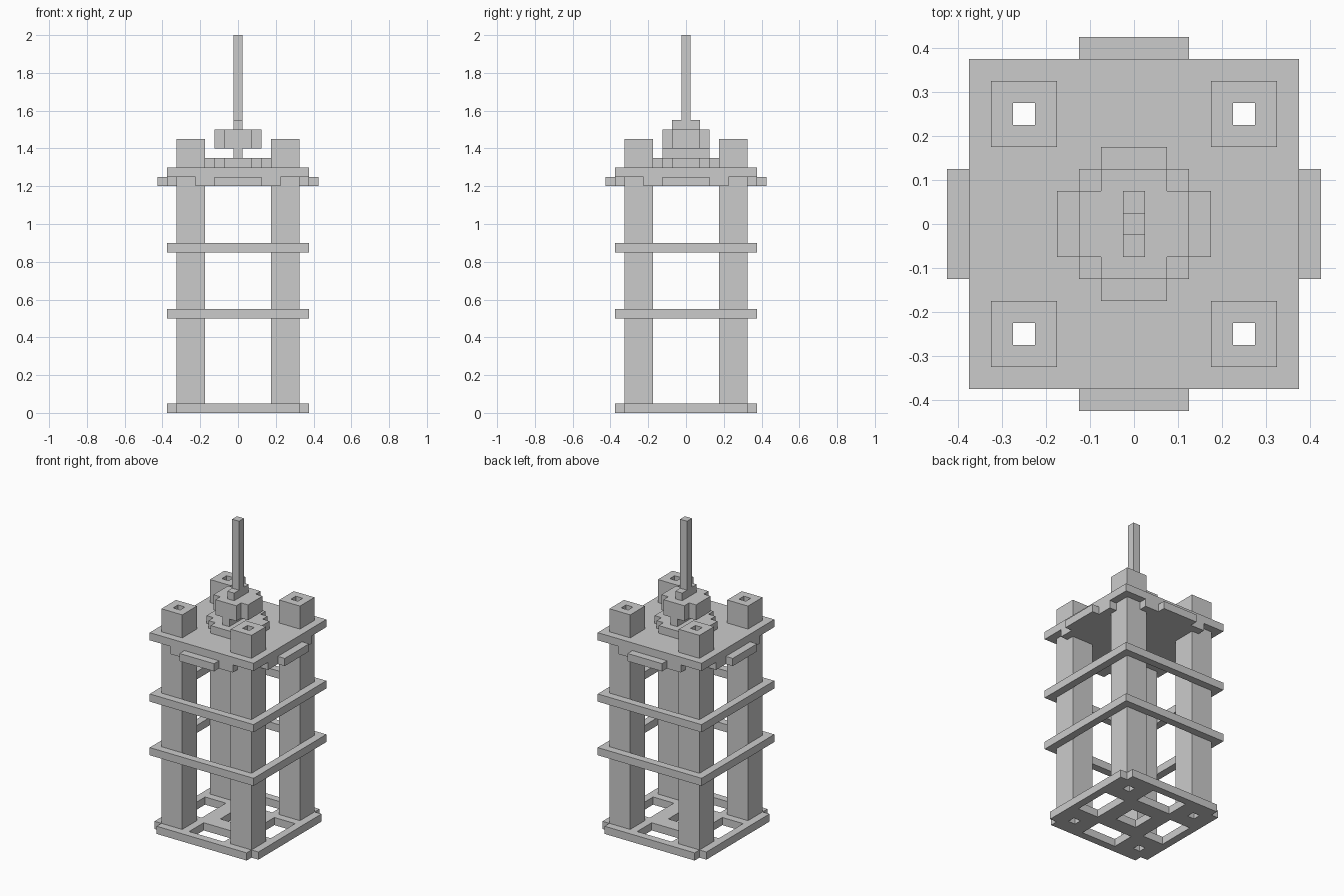
import bpy, bmesh, math
from mathutils import Matrix

if "Cube" in bpy.data.objects:
    bpy.data.objects.remove(bpy.data.objects["Cube"])

U = 0.05   # size of one block
R = 8      # blocks from the centre to the widest rim


def layer(name, z0, z1, inside, tidy=False):
    """Slab made of the unit blocks (i, j) for which inside(i, j) is true."""
    cells = {(i, j) for i in range(-R, R + 1) for j in range(-R, R + 1) if inside(i, j)}
    bm = bmesh.new()
    verts = {}

    def v(a, b, z):
        if (a, b, z) not in verts:
            verts[a, b, z] = bm.verts.new(((a - 0.5) * U, (b - 0.5) * U, z))
        return verts[a, b, z]

    for i, j in cells:
        ring = [(i, j), (i + 1, j), (i + 1, j + 1), (i, j + 1)]
        bm.faces.new([v(a, b, z1) for a, b in ring])
        bm.faces.new([v(a, b, z0) for a, b in reversed(ring)])
        # walls only where there is no neighbouring block
        for k, (di, dj) in enumerate([(0, -1), (1, 0), (0, 1), (-1, 0)]):
            if (i + di, j + dj) not in cells:
                p, q = ring[k], ring[(k + 1) % 4]
                bm.faces.new([v(*p, z0), v(*q, z0), v(*q, z1), v(*p, z1)])
    if tidy:
        bmesh.ops.dissolve_limit(bm, angle_limit=0.01, verts=bm.verts[:], edges=bm.edges[:])
    me = bpy.data.meshes.new(name)
    bm.to_mesh(me)
    bm.free()
    ob = bpy.data.objects.new(name, me)
    bpy.context.collection.objects.link(ob)
    return ob


def reach(i, j):
    return max(abs(i), abs(j))


def disc(r):
    return lambda i, j: i * i + j * j <= r * (r + 1)


def pillar_spot(i, j):
    return 4 <= abs(i) <= 6 and 4 <= abs(j) <= 6


# base plate: clipped corners, a centre opening and four side openings
def base(i, j):
    a, b = abs(i), abs(j)
    side = (4 <= a <= 6 and b <= 2) or (4 <= b <= 6 and a <= 2)
    return (reach(i, j) <= 7 and not (a == 7 and b == 7)
            and not pillar_spot(i, j) and not side and reach(i, j) > 1)


layer("base_plate", 0, U, base)

# hollow corner pillars
for sx, xn in ((-5, "left"), (5, "right")):
    for sy, yn in ((-5, "front"), (5, "back")):
        layer(f"pillar_{yn}_{xn}", 0, 1.45,
              lambda i, j: reach(i - sx, j - sy) == 1)

# square bands around the pillars
for n, z in (("lower", 0.5), ("upper", 0.85)):
    layer(f"{n}_band", z, z + U, lambda i, j: reach(i, j) == 7)

# round under-deck and square deck, pierced by the pillars
layer("under_deck", 1.2, 1.25, lambda i, j: disc(8)(i, j) and not pillar_spot(i, j))
layer("deck", 1.25, 1.3, lambda i, j: reach(i, j) <= 7 and not pillar_spot(i, j))

# centre mount, drum, upright wheel and mast
layer("mount", 1.3, 1.35, disc(3), True)
layer("drum", 1.4, 1.5, disc(2), True)
wheel = layer("upright_wheel", -U / 2, U / 2, disc(2), True)
wheel.data.transform(Matrix.Translation((0, 0, 1.425)) @ Matrix.Rotation(math.pi / 2, 4, 'Y'))
layer("mast", 1.55, 2.0, disc(0), True)
